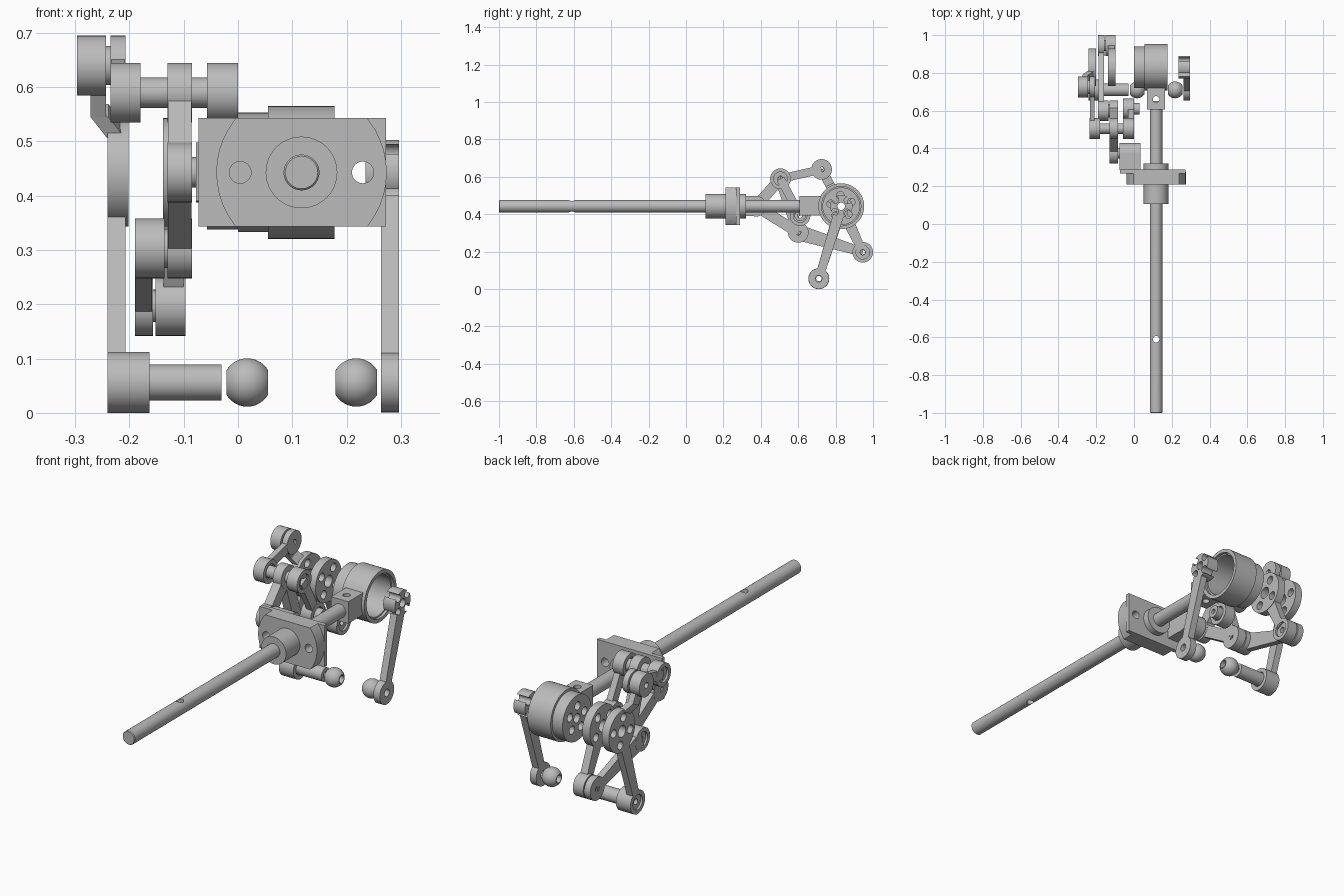
import bpy, bmesh, math
from mathutils import Vector

cube = bpy.data.objects.get("Cube")
if cube:
    bpy.data.objects.remove(cube, do_unlink=True)

grey = bpy.data.materials.new("plain_grey")
grey.use_nodes = True
grey.diffuse_color = (0.5, 0.5, 0.5, 1)
grey.node_tree.nodes["Principled BSDF"].inputs["Base Color"].default_value = (0.5, 0.5, 0.5, 1)


def finish(name, bm):
    bmesh.ops.remove_doubles(bm, verts=bm.verts, dist=1e-5)
    bmesh.ops.recalc_face_normals(bm, faces=bm.faces)
    mesh = bpy.data.meshes.new(name)
    bm.to_mesh(mesh)
    bm.free()
    mesh.materials.append(grey)
    obj = bpy.data.objects.new(name, mesh)
    bpy.context.collection.objects.link(obj)
    return obj


def lathe(name, centre, profile, axis="x", seg=48):
    """Spin a closed (position along axis, radius) profile; centre gives the other two coordinates."""
    bm = bmesh.new()
    rings = []
    for i in range(seg):
        t = 2 * math.pi * i / seg
        ring = []
        for a, r in profile:
            u, v = centre[0] + r * math.cos(t), centre[1] + r * math.sin(t)
            ring.append(bm.verts.new({"x": (a, u, v), "y": (u, a, v), "z": (u, v, a)}[axis]))
        rings.append(ring)
    n = len(profile)
    for i in range(seg):
        p, q = rings[i], rings[(i + 1) % seg]
        for j in range(n):
            k = (j + 1) % n
            if profile[j][1] > 0 or profile[k][1] > 0:
                bm.faces.new((p[j], p[k], q[k], q[j]))
    return finish(name, bm)


def disc(name, centre, a, b, r, hole=0, axis="x"):
    return lathe(name, centre, [(a, hole), (a, r), (b, r), (b, hole)], axis)


def box(name, lo, hi):
    bm = bmesh.new()
    bmesh.ops.create_cube(bm, size=1)
    for v in bm.verts:
        v.co = [(l + h) / 2 + c * (h - l) for l, h, c in zip(lo, hi, v.co)]
    return finish(name, bm)


def bar(name, p, q, x0, x1, w, w2=None, shift=0):
    """Flat link bar between two (y, z) points, optionally tapered or stepped sideways."""
    p, q = Vector(p), Vector(q)
    d = (q - p).normalized()
    n = Vector((-d.y, d.x)) / 2
    bm = bmesh.new()
    loops = []
    for x in (x0, x1):
        loop = []
        for pt, side, s in ((p, w, 0), (q, w2 or w, shift), (q, -(w2 or w), shift), (p, -w, 0)):
            c = pt + n * side
            loop.append(bm.verts.new((x + s, c.x, c.y)))
        bm.faces.new(loop)
        loops.append(loop)
    for i in range(4):
        k = (i + 1) % 4
        bm.faces.new((loops[0][i], loops[0][k], loops[1][k], loops[1][i]))
    return finish(name, bm)


def cut(obj, cutters, op="DIFFERENCE"):
    bpy.context.view_layer.objects.active = obj
    for c in cutters:
        c.hide_render = True
        m = obj.modifiers.new("cut", "BOOLEAN")
        m.operation, m.object, m.solver = op, c, "EXACT"
        bpy.ops.object.modifier_apply(modifier=m.name)
        bpy.data.objects.remove(c, do_unlink=True)
    return obj


def hole_ring(centre, x0, x1, offset, r, turn, count=4):
    angles = [turn + 2 * math.pi * i / count for i in range(count)]
    return [disc("hole", (centre[0] + offset * math.cos(t), centre[1] + offset * math.sin(t)),
                 x0 - .02, x1 + .02, r) for t in angles]


def joint(name, p, x0, x1, r=.055):
    """Round link end with a shallow bearing recess on both faces."""
    d = .01
    lathe(name, p, [(x0, .036), (x0, r), (x1, r), (x1, .036), (x1 - d, .036), (x1 - d, .014),
                    (x0 + d, .014), (x0 + d, .036)])


def toward(p, q, t):
    return Vector(p).lerp(Vector(q), t)


# Pivot points as (y, z)
main, bracket, top, low = (.83, .443), (.375, .443), (.505, .59), (.6, .303)
short, upper, rear, foot = (.61, .393), (.725, .64), (.945, .197), (.71, .056)
rod_axis = (.117, .443)

# Main rod with cross hole
rod = lathe("rod", rod_axis, [(-1, 0), (-1, .03), (-.997, .033), (.65, .033), (.65, 0)], "y")
cut(rod, [disc("hole", (.117, -.61), .3, .6, .017, 0, "z")])

# Flanged bush and mounting plate
disc("bush", rod_axis, .105, .32, .066, .03, "y")
flange = disc("flange", rod_axis, .21, .275, .157, .03, "y")
cut(flange, [box("trim", (-.1, .1, .343), (.4, .4, .543))], "INTERSECT")
plate = box("mounting_plate", (-.073, .268, .343), (.273, .288, .543))
for x in (.004, .23):
    for part in (flange, plate):
        cut(part, [disc("hole", (x, .443), .1, .4, .02, 0, "y")])

# Pivot bracket behind the plate
box("bracket_neck", (-.077, .285, .39), (.034, .375, .498))
disc("bracket_boss", bracket, -.077, .034, .055)
disc("bracket_pin", bracket, -.12, -.07, .028)

# Clamp block and hollow drum
clamp = box("clamp_block", (.07, .607, .393), (.163, .725, .498))
cut(clamp, [disc("hole", (.117, .66), .3, .6, .017, 0, "z")])
drum = lathe("drum", main, [(0, .022), (0, .11), (.055, .11), (.055, .1225), (.178, .1225),
                            (.178, .105), (.165, .105), (.165, .098), (.035, .098), (.035, .022)])
cut(drum, hole_ring(main, 0, .035, .058, .02, .4, 5))

# Left horn with notched hub and ball
hub = disc("left_hub", main, .235, .297, .06, .02)
cut(hub, hole_ring(main, .235, .297, .046, .018, .75))
bar("left_arm", toward(main, foot, .13), toward(main, foot, .9), .263, .297, .058, .045)
disc("left_arm_end", foot, .263, .297, .055, .018)


def ball(name, x):
    pts = [(x + .0445 * math.sin(t), .0445 * math.cos(t))
           for t in [math.radians(-60 + 10 * i) for i in range(13)]]
    lathe(name, foot, pts + [(pts[-1][0], .018), (pts[0][0], .018)])


ball("left_ball", .218)
ball("right_ball", .017)

# Right crank disc, lower arm and ball shaft
crank = disc("right_crank_disc", main, -.24, -.202, .1, .028)
cut(crank, hole_ring(main, -.24, -.202, .064, .02, .2))
bar("right_arm", toward(main, foot, .22), toward(main, foot, .9), -.24, -.207, .06, .045)
joint("right_arm_end", foot, -.24, -.163, .056)
disc("ball_shaft", foot, -.175, -.03, .033, .014)

# Stepped upper arm of the right crank
a, b = toward(main, upper, .38), toward(main, upper, .58)
bar("upper_arm_root", toward(main, upper, .4), a, -.239, -.207, .055)
bar("upper_arm_step", a, b, -.24, -.207, .055, .05, -.032)
bar("upper_arm_tip", b, upper, -.272, -.243, .05)
disc("upper_arm_boss", upper, -.297, -.243, .055, .014)
disc("upper_pin", upper, -.25, -.225, .036, .012)

# Upper link to the cross shaft
disc("upper_link_eye", upper, -.235, -.207, .055, .014)
bar("upper_link", upper, top, -.234, -.208, .045)
joint("upper_link_boss", top, -.235, -.18)
disc("cross_shaft", top, -.195, -.045, .028, .012)

# Short link
joint("short_link_top", top, -.057, 0)
bar("short_link", top, short, -.032, -.001, .045)
joint("short_link_bottom", short, -.057, 0)
disc("short_link_pin", short, -.03, .03, .03, .012)

# Open triangular frame
corners = (bracket, top, low)
for i, p in enumerate(corners):
    q = corners[(i + 1) % 3]
    disc("frame_corner", p, -.13, -.085, .055, .014)
    bar("frame_side", p, q, -.129, -.086, .058)

# Lower link
joint("lower_link_front", low, -.19, -.135)
disc("lower_front_pin", low, -.15, -.12, .036, .012)
bar("lower_link", low, rear, -.189, -.158, .085, .045)
disc("lower_link_rear", rear, -.19, -.157, .055, .014)
disc("lower_rear_pin", rear, -.17, -.14, .03, .012)

# Inner crank disc with arm to the rear joint
inner = disc("inner_crank_disc", main, -.138, -.098, .1, .028)
cut(inner, hole_ring(main, -.138, -.098, .064, .02, .95))
bar("inner_crank_arm", toward(main, rear, .34), toward(main, rear, .9), -.137, -.1, .06, .045)
joint("rear_joint", rear, -.152, -.097)

# Smooth round surfaces, keep edges sharp
bpy.ops.object.select_all(action="DESELECT")
for obj in bpy.context.scene.objects:
    if obj.type == "MESH" and grey.name in obj.data.materials:
        obj.select_set(True)
        bpy.context.view_layer.objects.active = obj
bpy.ops.object.shade_smooth_by_angle(angle=math.radians(30))
